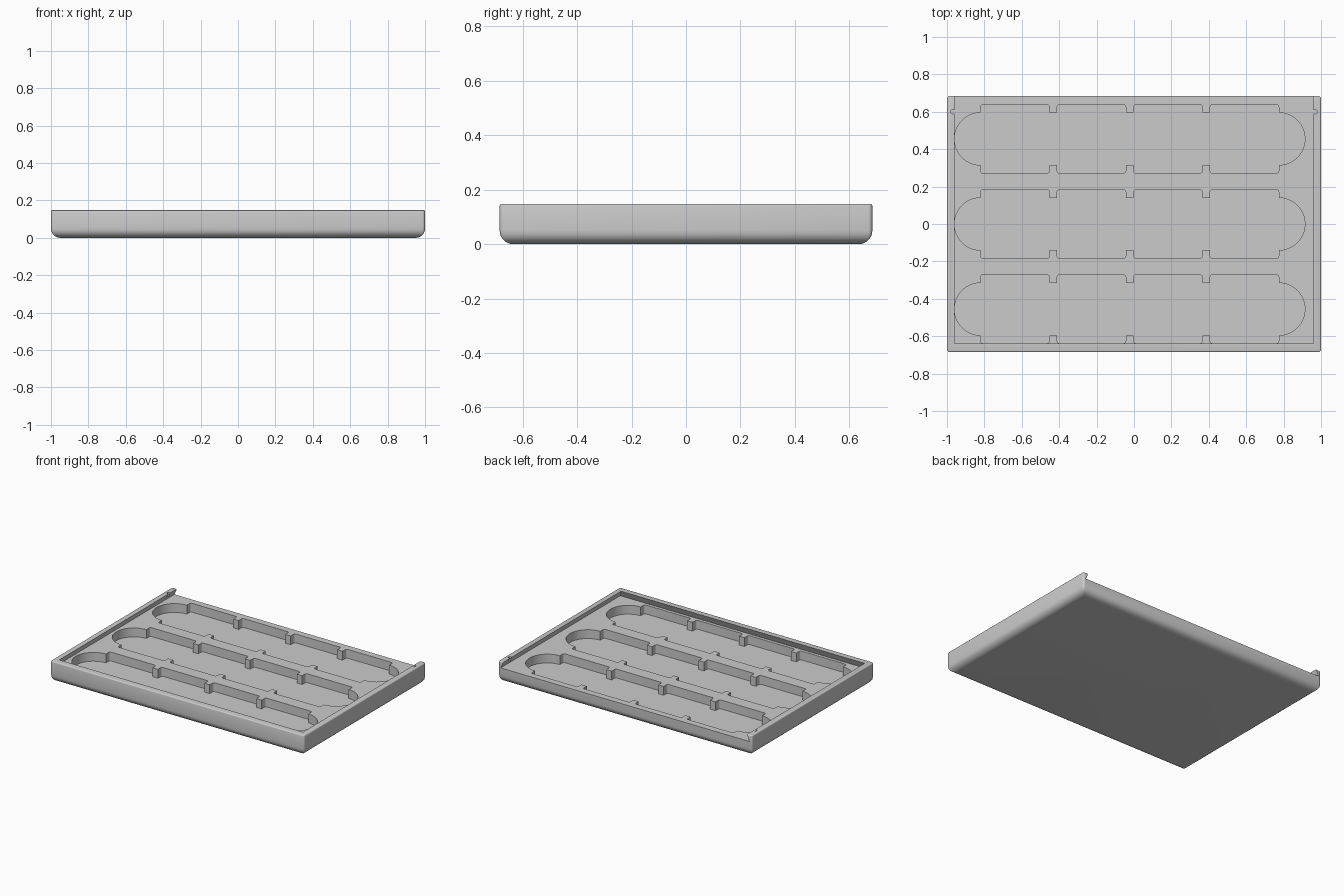
import bpy
import bmesh
from math import cos, sin, pi, radians

if "Cube" in bpy.data.objects:
    bpy.data.objects.remove(bpy.data.objects["Cube"])

grey = bpy.data.materials.new("plain grey")
grey.use_nodes = True
colour = (0.6, 0.6, 0.6, 1)
grey.diffuse_color = colour
grey.node_tree.nodes["Principled BSDF"].inputs["Base Color"].default_value = colour

HX, HY, HEIGHT = 1.0, 0.685, 0.148
DECK, POCKET_FLOOR = 0.103, 0.04


def arc(cx, cy, r, start, end, steps):
    """Points on a circular arc, angles in degrees."""
    angles = [radians(start + (end - start) * i / steps) for i in range(steps + 1)]
    return [(cx + r * cos(a), cy + r * sin(a)) for a in angles]


def rounded_rect(hx, hy, r, steps=4):
    points = []
    for k, (sx, sy) in enumerate([(1, 1), (-1, 1), (-1, -1), (1, -1)]):
        points += arc(sx * (hx - r), sy * (hy - r), r, 90 * k, 90 * k + 90, steps)
    return points


def loft(name, rings):
    """Closed solid through rings of equal length, given as (points, z)."""
    bm = bmesh.new()
    loops = [[bm.verts.new((x, y, z)) for x, y in pts] for pts, z in rings]
    bm.faces.new(loops[0])
    bm.faces.new(loops[-1])
    n = len(loops[0])
    for low, high in zip(loops, loops[1:]):
        for i in range(n):
            j = (i + 1) % n
            bm.faces.new((low[i], low[j], high[j], high[i]))
    bmesh.ops.recalc_face_normals(bm, faces=bm.faces)
    mesh = bpy.data.meshes.new(name)
    bm.to_mesh(mesh)
    bm.free()
    mesh.materials.append(grey)
    obj = bpy.data.objects.new(name, mesh)
    bpy.context.collection.objects.link(obj)
    return obj


def cut(target, cutter):
    cutter.hide_render = True
    mod = target.modifiers.new("cut", "BOOLEAN")
    mod.operation = "DIFFERENCE"
    mod.solver = "EXACT"
    mod.object = cutter
    bpy.context.view_layer.objects.active = target
    bpy.ops.object.modifier_apply(modifier=mod.name)
    bpy.data.objects.remove(cutter)


# Tray body: wide round under the base, small round along the top rim
def body_ring(inset, z):
    return rounded_rect(HX - inset, HY - inset, max(0.015 - inset, 0.003)), z


BASE_R, RIM_R = 0.05, 0.007
rings = [body_ring(BASE_R * (1 - sin(a)), BASE_R * (1 - cos(a)))
         for a in [i * pi / 16 for i in range(9)]]
rings += [body_ring(RIM_R * (1 - cos(a)), HEIGHT - RIM_R * (1 - sin(a)))
          for a in [i * pi / 6 for i in range(4)]]
tray = loft("tray", rings)


# Dovetail channel for the sliding lid, open at the back
def channel(hx, front):
    return [(-hx, front), (hx, front), (hx, 0.8), (-hx, 0.8)]


slope = 0.02 / (HEIGHT - DECK)
over = 0.02
cut(tray, loft("lid_channel", [
    (channel(0.98, -0.66), DECK),
    (channel(0.96 - slope * over, -0.64 + slope * over), HEIGHT + over)]))

# Small half round latch notches near the open end
for side in (-1, 1):
    notch = arc(side * 0.968, 0.6, 0.011, 0, 337.5, 15)
    cut(tray, loft("latch_notch", [(notch, DECK), (notch, HEIGHT + over)]))

# Three pockets, each a row of four cells parted by tabs, with round ends
CELL, STEP, START = 0.367, 0.409, -0.82
NECK, HALF, R = 0.14, 0.183, 0.012
edge = []
for i in range(4):
    x0 = START + STEP * i
    x1 = x0 + CELL
    edge += [(x0, NECK)]
    edge += arc(x0 + R, HALF - R, R, 180, 90, 4)
    edge += arc(x1 - R, HALF - R, R, 90, 0, 4)
    edge += [(x1, NECK)]
last = START + STEP * 3 + CELL
outline = edge + arc(last, 0, NECK, 90, -90, 32)[1:-1]
outline += [(x, -y) for x, y in reversed(edge)]
outline += arc(START, 0, NECK, 270, 90, 32)[1:-1]

for row in (-1, 0, 1):
    pts = [(x, y + row * 0.455) for x, y in outline]
    cut(tray, loft("pocket", [(pts, POCKET_FLOOR), (pts, DECK + 0.01)]))

# Smooth the rounds and keep the edges crisp
bpy.ops.object.select_all(action="DESELECT")
tray.select_set(True)
bpy.context.view_layer.objects.active = tray
bpy.ops.object.shade_smooth_by_angle(angle=radians(32))
